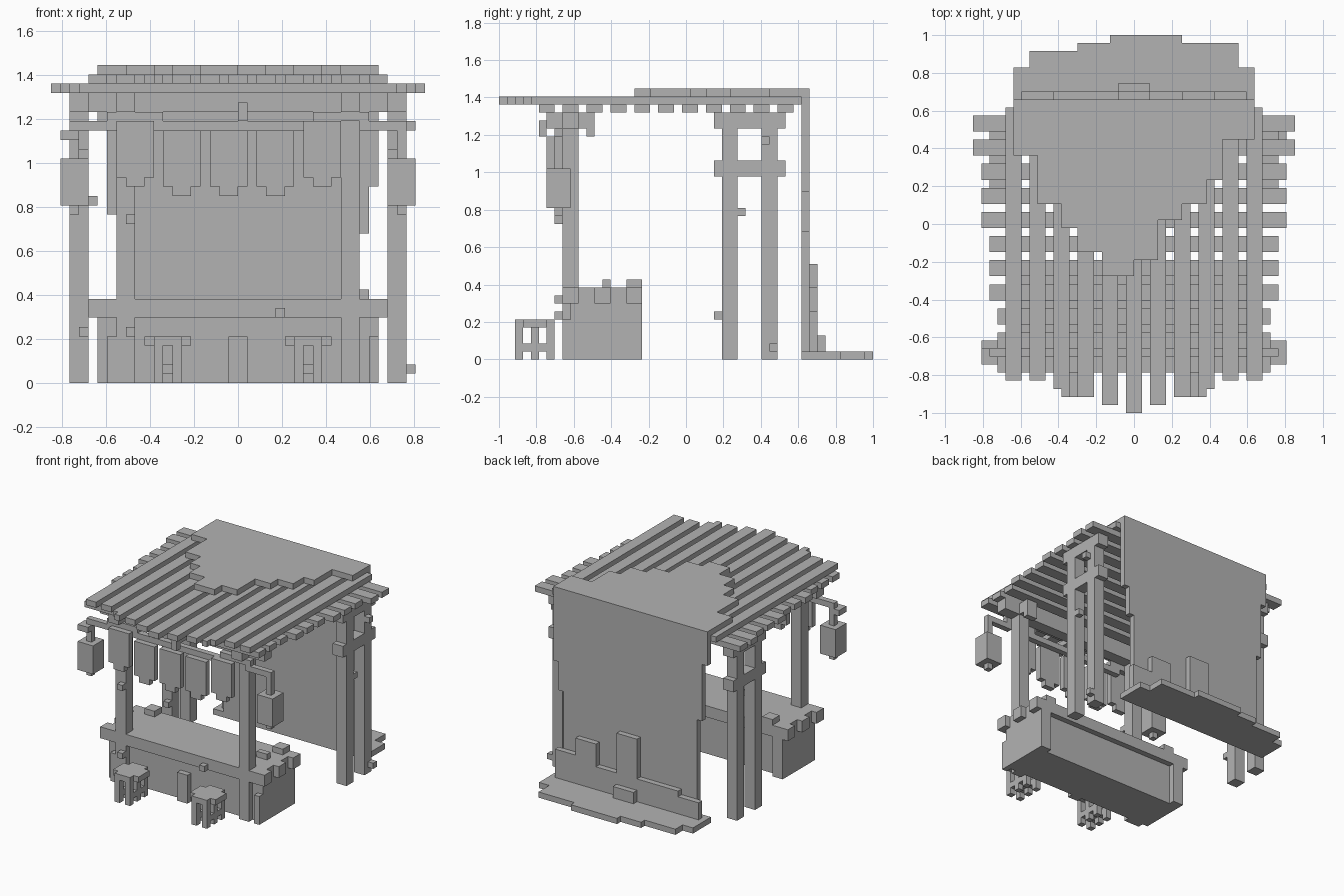
import bpy
import bmesh
import math
from mathutils import Vector

default_cube = bpy.data.objects.get("Cube")
if default_cube:
    bpy.data.objects.remove(default_cube, do_unlink=True)

UNIT = 2 / 47                      # edge of one building block
CENTRE = Vector((20, 23.5, 0))     # block grid centre

grey = bpy.data.materials.new("plain_grey")
grey.use_nodes = True
grey.diffuse_color = (0.45, 0.45, 0.45, 1)
grey.node_tree.nodes["Principled BSDF"].inputs["Base Color"].default_value = grey.diffuse_color


def box(x, y, z):
    """Set of grid cells inside three (start, end) ranges."""
    return {(i, j, k) for i in range(*x) for j in range(*y) for k in range(*z)}


def block(i, j, k):
    return box((i, i + 1), (j, j + 1), (k, k + 1))


def mirror(cells):
    """The same cells reflected left to right."""
    return {(39 - i, j, k) for i, j, k in cells}


def build(name, *parts):
    """Skin the union of the cell sets with its outer faces only."""
    cells = set().union(*parts)
    bm = bmesh.new()
    corners = {}

    def corner(p):
        key = tuple(p)
        if key not in corners:
            corners[key] = bm.verts.new((Vector(key) - CENTRE) * UNIT)
        return corners[key]

    for cell in cells:
        for axis in range(3):
            for side in (0, 1):
                neighbour = list(cell)
                neighbour[axis] += 2 * side - 1
                if tuple(neighbour) in cells:
                    continue
                ring = []
                for a, b in ((0, 0), (1, 0), (1, 1), (0, 1)):
                    p = list(cell)
                    p[axis] += side
                    p[(axis + 1) % 3] += a
                    p[(axis + 2) % 3] += b
                    ring.append(corner(p))
                bm.faces.new(ring if side else ring[::-1])
    bmesh.ops.dissolve_limit(bm, angle_limit=math.radians(1),
                             verts=bm.verts[:], edges=bm.edges[:])
    mesh = bpy.data.meshes.new(name)
    bm.to_mesh(mesh)
    bm.free()
    mesh.materials.append(grey)
    obj = bpy.data.objects.new(name, mesh)
    bpy.context.scene.collection.objects.link(obj)
    return obj


# Roof: cross battens, then long slats with a bowed front edge
batten_inset = (3, 3, 3, 2, 2, 2, 1, 1, 1, 0, 0)
for n, inset in enumerate(batten_inset):
    start = 5 + 3 * n
    build(f"roof_batten_{n + 1}", box((inset, 40 - inset), (start, start + 2), (31, 32)))

slat_front = (4, 4, 3, 2, 1, 0, 1, 2, 3, 4, 4)
for n, front in enumerate(slat_front):
    start = 4 + 3 * n
    slat = box((start, start + 2), (front, 38), (32, 33))
    if n == 2:
        slat |= block(start + 1, front - 1, 32)
    if n == 8:
        slat |= block(start, front - 1, 32)
    build(f"roof_slat_{n + 1}", slat)

# Ragged cloth over the back of the roof: (first column, end column, front row)
cover_steps = ((5, 8, 32), (8, 11, 26), (11, 13, 23), (13, 16, 20), (16, 20, 17),
               (20, 23, 19), (23, 26, 24), (26, 29, 26), (29, 31, 29), (31, 35, 34))
build("roof_cover",
      *[box((a, b), (front, 39), (33, 34)) for a, b, front in cover_steps])

# Back wall, widening towards the top
build("back_wall",
      box((7, 33), (38, 39), (0, 33)),
      box((6, 7), (38, 39), (18, 33)), box((5, 6), (38, 39), (28, 33)),
      box((33, 34), (38, 39), (16, 33)), box((34, 35), (38, 39), (21, 33)))

# Ground ledge behind the wall: (first column, end column, back row)
ledge_steps = ((5, 7, 43), (7, 13, 45), (13, 17, 46), (17, 26, 47), (26, 33, 46), (33, 35, 43))
build("rear_ledge", *[box((a, b), (38, back), (0, 1)) for a, b, back in ledge_steps])

# Stepped heap against the wall: (first column, end column, height)
heap_steps = ((6, 10, 4), (10, 18, 5), (18, 22, 12), (22, 26, 5), (26, 30, 9), (30, 34, 6))
build("rear_heap",
      *[box((a, b), (39, 40), (1, top)) for a, b, top in heap_steps],
      box((18, 22), (40, 41), (1, 3)))

# Paired side posts tied by two cross pieces
side_frame = set().union(
    box((36, 38), (28, 30), (0, 31)), box((36, 38), (33, 35), (0, 31)),
    box((36, 38), (27, 36), (23, 25)), box((36, 38), (27, 36), (29, 31)))
build("left_side_frame", side_frame, block(38, 34, 1), block(38, 33, 27), block(37, 30, 18))
build("right_side_frame", mirror(side_frame), block(3, 27, 5), block(4, 28, 19))

# Front posts with brackets under the roof
front_post = set().union(
    box((31, 33), (8, 10), (0, 31)), box((31, 33), (6, 12), (29, 31)),
    box((31, 33), (11, 12), (28, 29)))
build("left_front_post", front_post)
build("right_front_post", mirror(front_post), block(8, 7, 17), block(8, 7, 5))

# Front beam and the sagging banner rail
build("front_beam", box((4, 36), (8, 10), (29, 31)))
build("banner_rail",
      box((6, 12), (7, 8), (28, 29)), box((28, 34), (7, 8), (28, 29)),
      box((10, 30), (7, 8), (27, 28)))
build("centre_hanger", box((20, 21), (5, 6), (28, 30)), box((20, 21), (6, 8), (29, 30)))

# Five banners with a stepped hem
for n in range(5):
    left = 7 + 5 * n
    top = 28 if n in (0, 4) else 27
    build(f"banner_{n + 1}",
          box((left, left + 4), (6, 7), (top - 6, top)),
          box((left + 1, left + 3), (6, 7), (top - 7, top - 6)))

# Lanterns on arms at both front corners
lantern = set().union(
    box((36, 39), (6, 9), (19, 24)),
    block(37, 7, 18), box((37, 38), (7, 8), (24, 28)))
arm = box((33, 38), (7, 8), (27, 28))
for name, flip in (("left", False), ("right", True)):
    build(name + "_lantern", mirror(lantern) if flip else lantern)
    build(name + "_lantern_arm", mirror(arm) if flip else arm)
build("right_lantern_hook", box((1, 3), (6, 8), (26, 27)))

# Counter: body, end strips, staggered plank top and small fittings
end_strip = box((33, 35), (17, 18), (0, 7))
build("counter_body", box((5, 35), (9, 17), (0, 7)), end_strip, mirror(end_strip))
for n, overhang in enumerate((0, 1, 0, 1, 0)):
    start = 8 + 2 * n
    build(f"counter_plank_{n + 1}",
          box((4 + overhang, 36 - overhang), (start, start + 2), (7, 9)))
build("counter_front_boards",
      box((6, 7), (8, 9), (0, 5)), box((19, 21), (8, 9), (0, 5)),
      box((34, 35), (8, 9), (0, 5)))
build("counter_knob", block(24, 7, 7))
build("counter_items",
      box((32, 34), (16, 18), (9, 10)), box((7, 9), (16, 18), (9, 10)),
      box((31, 33), (13, 14), (9, 10)))

# Stools: round seat, six legs and rungs
for name, left in (("right", 10), ("left", 25)):
    seat = box((left, left + 5), (3, 6), (4, 5)) | box((left + 1, left + 4), (2, 7), (4, 5))
    legs = [box((left + s, left + s + 1), (j, j + 1), (0, 4))
            for s in (1, 3) for j in (2, 4, 6)]
    rungs = [box((left + s, left + s + 1), (2, 7), (1, 2)) for s in (1, 3)]
    build(name + "_stool", seat, *legs, *rungs, block(left + 2, 4, 1))
